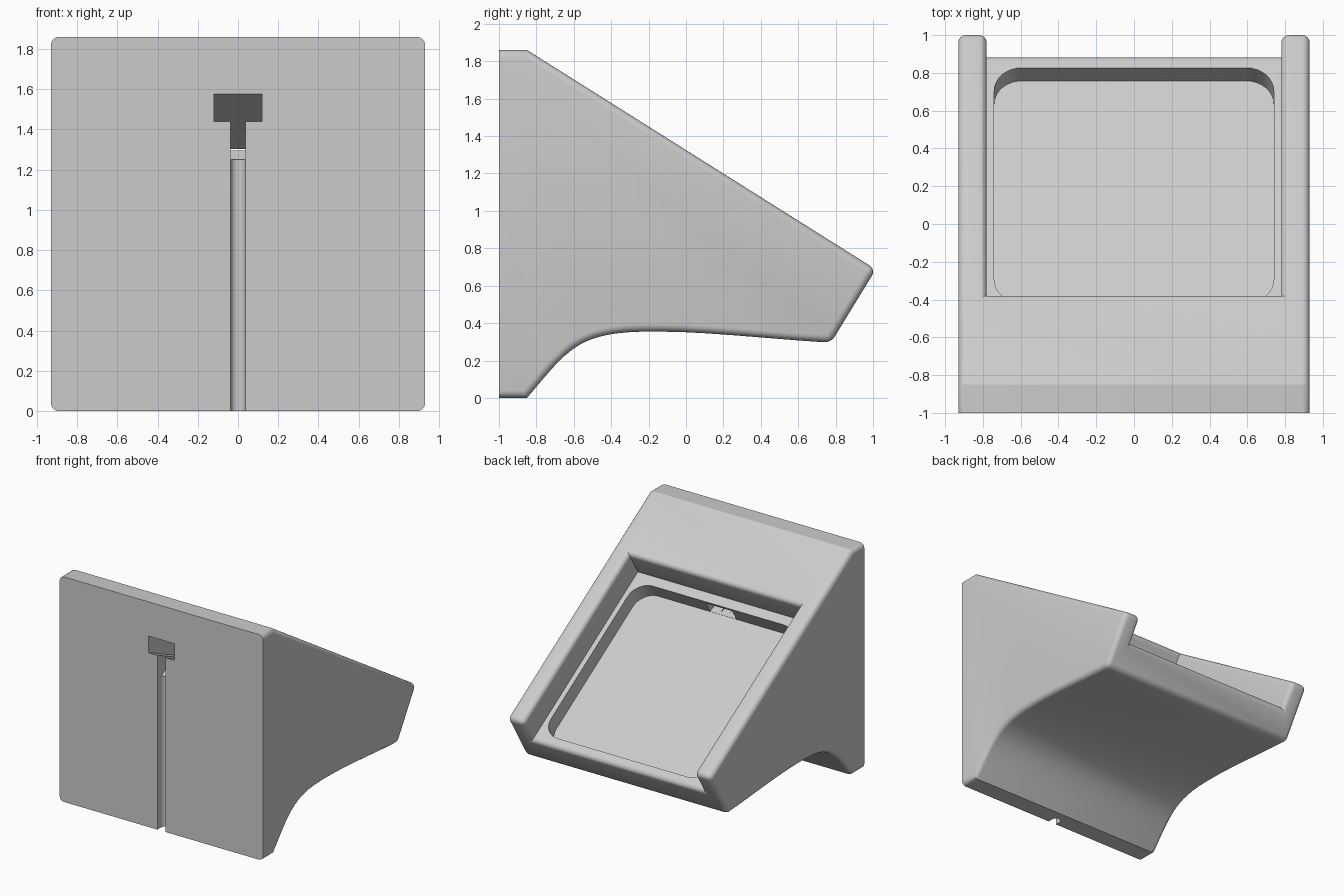
import bpy, bmesh, math
from mathutils import Vector
from mathutils.geometry import interpolate_bezier

if "Cube" in bpy.data.objects:
    bpy.data.objects.remove(bpy.data.objects["Cube"], do_unlink=True)

HALF = 0.93
TOP = Vector((-0.85, 1.86))      # upper end of the slope (y, z)
END = Vector((1.015, 0.687))     # lower end of the slope
ALONG = (END - TOP).normalized()
DOWN = Vector((ALONG.y, -ALONG.x))
LENGTH = (END - TOP).length


def on_slope(s, depth):
    """Point (y, z) at distance s down the slope and depth below it."""
    return TOP + ALONG * s + DOWN * depth


def finish(name, bm):
    bmesh.ops.recalc_face_normals(bm, faces=bm.faces)
    mesh = bpy.data.meshes.new(name)
    bm.to_mesh(mesh)
    bm.free()
    obj = bpy.data.objects.new(name, mesh)
    bpy.context.collection.objects.link(obj)
    return obj


def extrude_profile(name, profile, half):
    """Side profile of (y, z) points extruded across x."""
    bm = bmesh.new()
    face = bm.faces.new([bm.verts.new((-half, p[0], p[1])) for p in profile])
    new = bmesh.ops.extrude_face_region(bm, geom=[face])["geom"]
    bmesh.ops.translate(bm, vec=(2 * half, 0, 0),
                        verts=[v for v in new if isinstance(v, bmesh.types.BMVert)])
    return finish(name, bm)


def cut(body, cutter):
    cutter.hide_render = True
    mod = body.modifiers.new("cut", "BOOLEAN")
    mod.operation = "DIFFERENCE"
    mod.solver = "EXACT"
    mod.object = cutter
    bpy.context.view_layer.objects.active = body
    bpy.ops.object.modifier_apply(modifier=mod.name)
    bpy.data.objects.remove(cutter, do_unlink=True)


def curve(a, b, c, d, n):
    return [p.xy for p in interpolate_bezier(*[Vector((*q, 0)) for q in (a, b, c, d)], n)]


# Wedge body with a hollowed underside
underside = curve((-0.85, 0), (-0.62, 0.27), (-0.58, 0.36), (-0.15, 0.355), 15)
underside += curve((-0.15, 0.355), (0.1, 0.355), (0.4, 0.32), (0.775, 0.295), 7)[1:]
profile = [(-1, 1.86), (-1, 0)] + underside + [END, TOP]
stand = extrude_profile("stand", profile, HALF)

# Tray recess, open at the lower end
TRAY_S, TRAY_D = 0.573, 0.226
tray = [on_slope(TRAY_S, -0.3), on_slope(LENGTH + 0.3, -0.3),
        on_slope(LENGTH + 0.3, TRAY_D), on_slope(TRAY_S, TRAY_D)]
cut(stand, extrude_profile("tray_cutter", tray, 0.78))

# Round the outer edges, leaving the flat front rim sharp
bm = bmesh.new()
bm.from_mesh(stand.data)
bmesh.ops.remove_doubles(bm, verts=bm.verts, dist=0.0001)
edges = [e for e in bm.edges
         if len(e.link_faces) == 2
         and e.calc_face_angle_signed() > math.radians(58)
         and not all(v.co.y < -0.999 for v in e.verts)]
bmesh.ops.bevel(bm, geom=edges, offset=0.04, offset_type="OFFSET", segments=5,
                profile=0.5, affect="EDGES", clamp_overlap=True)
bm.to_mesh(stand.data)
bm.free()

# Inner pocket with rounded corners
S0, S1, WIDE, RADIUS = TRAY_S + 0.08, LENGTH - 0.08, 0.74, 0.145
POCKET_D = TRAY_D + 0.13
outline = []
corners = [(WIDE, S1, 0), (-WIDE, S1, 90), (-WIDE, S0, 180), (WIDE, S0, 270)]
for x, s, start in corners:
    cx = x - math.copysign(RADIUS, x)
    cs = s + (RADIUS if s == S0 else -RADIUS)
    for i in range(9):
        a = math.radians(start + 90 * i / 8)
        outline.append((cx + RADIUS * math.cos(a), cs + RADIUS * math.sin(a)))
bm = bmesh.new()
rings = []
for depth in (TRAY_D - 0.06, POCKET_D):
    rings.append([bm.verts.new((x, *on_slope(s, depth))) for x, s in outline])
    bm.faces.new(rings[-1])
for i in range(len(outline)):
    j = (i + 1) % len(outline)
    bm.faces.new((rings[0][i], rings[0][j], rings[1][j], rings[1][i]))
cut(stand, finish("pocket_cutter", bm))

# Plug tunnel from the front face down into the pocket
tunnel = [(-1.1, 1.625), (-1.1, 1.485), on_slope(S0 + 0.02, POCKET_D - 0.005),
          on_slope(S0 + 0.02, TRAY_D + 0.02)]
cut(stand, extrude_profile("tunnel_cutter", tunnel, 0.12))

# Narrow cable slot below the tunnel
slot = [(-1.1, 1.5), (-1.1, 1.23), (-0.97, 1.23), (-0.88, 1.295),
        on_slope(S0 + 0.01, POCKET_D - 0.01), on_slope(S0 + 0.01, TRAY_D + 0.06)]
cut(stand, extrude_profile("slot_cutter", slot, 0.037))

# Round-bottomed cable groove down the front
bm = bmesh.new()
arc = [(0.037 * math.cos(math.pi * i / 10), -0.955 + 0.037 * math.sin(math.pi * i / 10))
       for i in range(11)]
plan = [(0.037, -1.1)] + arc + [(-0.037, -1.1)]
base = bm.faces.new([bm.verts.new((x, y, -0.1)) for x, y in plan])
new = bmesh.ops.extrude_face_region(bm, geom=[base])["geom"]
bmesh.ops.translate(bm, vec=(0, 0, 1.35),
                    verts=[v for v in new if isinstance(v, bmesh.types.BMVert)])
cut(stand, finish("groove_cutter", bm))

# Plain grey material
grey = bpy.data.materials.new("light_grey")
grey.use_nodes = True
colour = (0.6, 0.6, 0.6, 1)
grey.diffuse_color = colour
grey.node_tree.nodes["Principled BSDF"].inputs["Base Color"].default_value = colour
stand.data.materials.clear()
stand.data.materials.append(grey)

bpy.ops.object.select_all(action="DESELECT")
stand.select_set(True)
bpy.context.view_layer.objects.active = stand
bpy.ops.object.shade_smooth_by_angle(angle=math.radians(28))
